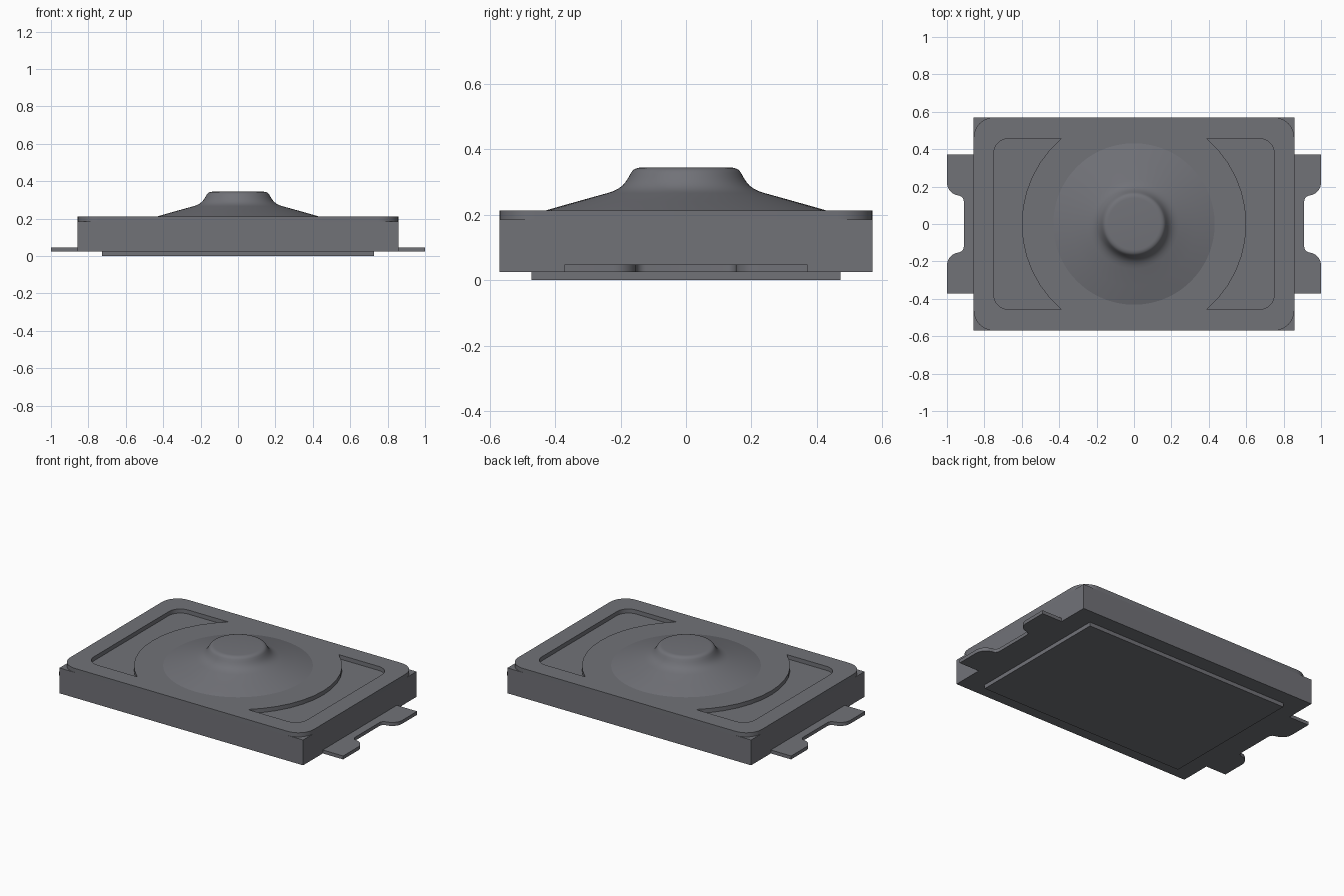
import bpy, bmesh, math
from math import radians, cos, sin

cube = bpy.data.objects.get("Cube")
if cube:
    bpy.data.objects.remove(cube, do_unlink=True)

grey = bpy.data.materials.new("slate grey")
GREY = (0.165, 0.168, 0.187, 1)
grey.diffuse_color = GREY
grey.use_nodes = True
grey.node_tree.nodes["Principled BSDF"].inputs["Base Color"].default_value = GREY


def arc(cx, cy, r, a0, a1, n=8):
    return [(cx + r * cos(radians(a0 + (a1 - a0) * i / n)),
             cy + r * sin(radians(a0 + (a1 - a0) * i / n))) for i in range(n + 1)]


def rounded_rect(hx, hy, r):
    pts = []
    for k, (sx, sy) in enumerate([(1, 1), (-1, 1), (-1, -1), (1, -1)]):
        pts += arc(sx * (hx - r), sy * (hy - r), r, 90 * k, 90 * k + 90)
    return pts


def plate(name, loops, z0, z1):
    """Flat plate from an outline and optional hole loops."""
    cu = bpy.data.curves.new(name, 'CURVE')
    cu.dimensions = '2D'
    cu.fill_mode = 'BOTH'
    cu.extrude = (z1 - z0) / 2
    for loop in loops:
        sp = cu.splines.new('POLY')
        sp.points.add(len(loop) - 1)
        for p, (x, y) in zip(sp.points, loop):
            p.co = (x, y, 0, 1)
        sp.use_cyclic_u = True
    ob = bpy.data.objects.new(name, cu)
    bpy.context.collection.objects.link(ob)
    ob.location.z = (z0 + z1) / 2
    bpy.ops.object.select_all(action='DESELECT')
    ob.select_set(True)
    bpy.context.view_layer.objects.active = ob
    bpy.ops.object.convert(target='MESH')
    ob = bpy.context.object
    # Weld the caps to the walls and tidy the flat faces
    bm = bmesh.new()
    bm.from_mesh(ob.data)
    bmesh.ops.remove_doubles(bm, verts=bm.verts, dist=1e-5)
    bmesh.ops.recalc_face_normals(bm, faces=bm.faces)
    bm.to_mesh(ob.data)
    bm.free()
    finish(ob, 20)


def finish(ob, angle):
    ob.data.materials.clear()
    ob.data.materials.append(grey)
    bpy.ops.object.select_all(action='DESELECT')
    ob.select_set(True)
    bpy.context.view_layer.objects.active = ob
    bpy.ops.object.shade_smooth_by_angle(angle=radians(angle))


def box(name, hx, hy, z0, z1):
    plate(name, [[(-hx, -hy), (hx, -hy), (hx, hy), (-hx, hy)]], z0, z1)


# Square-cornered housing and the raised pad beneath it
box("base_pad", 0.727, 0.472, 0.0, 0.025)
box("housing", 0.857, 0.57, 0.025, 0.186)

# Rounded lid with a recess on each side, bounded inward by a large circle
edge = math.degrees(math.asin(0.457 / 0.6))
recess = ([(0.6 * cos(radians(edge)), -0.457)]
          + arc(0.67, -0.377, 0.08, -90, 0)
          + arc(0.67, 0.377, 0.08, 0, 90)
          + arc(0, 0, 0.6, edge, -edge, 12)[:-1])
plate("lid", [rounded_rect(0.857, 0.57, 0.108), recess,
              [(-x, y) for x, y in recess]], 0.186, 0.212)

# Side terminals: two lugs joined by a narrow strip
half = ([(0.8, 0.372), (1.0, 0.372)]
        + arc(0.93, 0.222, 0.07, 0, -90)
        + arc(0.94, 0.122, 0.03, 90, 180, 5))
tab = half + [(x, -y) for x, y in reversed(half)]
plate("left_terminal", [tab], 0.025, 0.047)
plate("right_terminal", [[(-x, y) for x, y in tab]], 0.025, 0.047)

# Dome with a flat-topped central button, lathed from a profile
profile = [(0.445, 0.208), (0.43, 0.2125), (0.33, 0.241), (0.24, 0.266),
           (0.222, 0.272), (0.206, 0.280), (0.193, 0.290), (0.183, 0.302),
           (0.175, 0.315), (0.168, 0.328), (0.163, 0.335), (0.156, 0.340),
           (0.147, 0.343), (0.138, 0.344)]
N = 72
bm = bmesh.new()
rings = [[bm.verts.new((r * cos(math.tau * i / N), r * sin(math.tau * i / N), z))
          for i in range(N)] for r, z in profile]
for a, b in zip(rings, rings[1:]):
    for i in range(N):
        j = (i + 1) % N
        bm.faces.new((a[i], a[j], b[j], b[i]))
bm.faces.new(rings[-1])
bm.faces.new(rings[0][::-1])
me = bpy.data.meshes.new("dome_button")
bm.to_mesh(me)
bm.free()
dome = bpy.data.objects.new("dome_button", me)
bpy.context.collection.objects.link(dome)
finish(dome, 35)
